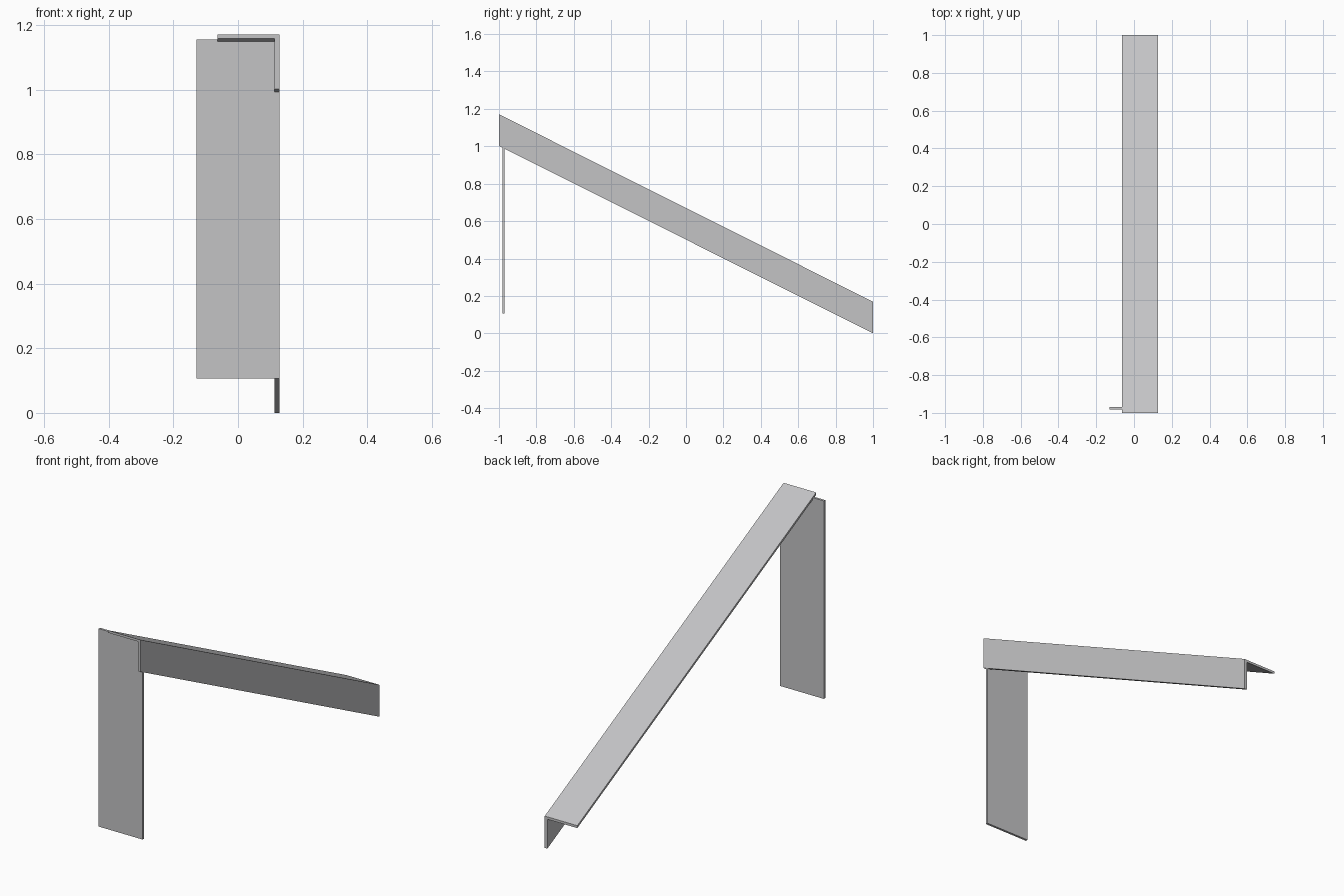
import bpy

if "Cube" in bpy.data.objects:
    bpy.data.objects.remove(bpy.data.objects["Cube"])

steel = bpy.data.materials.new("grey steel")
steel.diffuse_color = (0.55, 0.55, 0.56, 1)
steel.use_nodes = True
steel.node_tree.nodes["Principled BSDF"].inputs["Base Color"].default_value = steel.diffuse_color


def extrude(name, profile, start, end, drop=0.0):
    """Extrude an x-z profile along y; the far end sinks by drop."""
    n = len(profile)
    verts = [(x, start, z) for x, z in profile]
    verts += [(x, end, z - drop) for x, z in profile]
    faces = [tuple(range(n)), tuple(reversed(range(n, 2 * n)))]
    faces += [(i, i + n, (i + 1) % n + n, (i + 1) % n) for i in range(n)]
    mesh = bpy.data.meshes.new(name)
    mesh.from_pydata(verts, [], faces)
    mesh.materials.append(steel)
    obj = bpy.data.objects.new(name, mesh)
    bpy.context.collection.objects.link(obj)
    return obj


# Sloping angle bar: top flange and right-hand web, ends cut plumb
angle = [(0.128, 1.002), (0.128, 1.171), (-0.063, 1.171),
         (-0.063, 1.158), (0.113, 1.158), (0.113, 1.002)]
angle.reverse()
extrude("sloping_angle_bar", angle, -1.0, 1.0, drop=1.002)

# Upright flat plate under the high end
plate = [(-0.129, 0.106), (0.1278, 0.106), (0.1278, 1.155), (-0.129, 1.155)]
extrude("upright_plate", plate, -0.982, -0.970)
